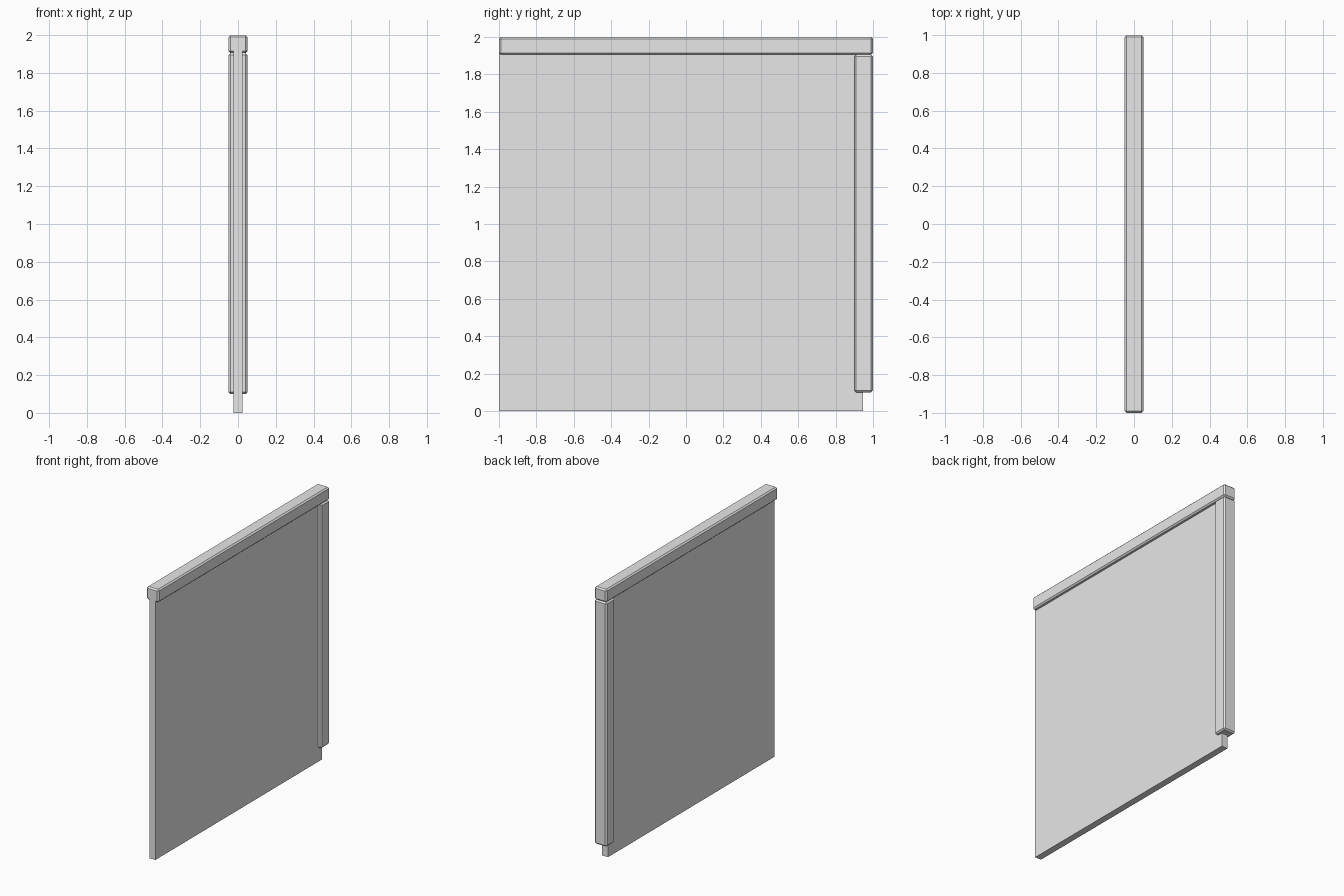
import bpy

cube = bpy.data.objects.get("Cube")
if cube:
    bpy.data.objects.remove(cube, do_unlink=True)

grey = bpy.data.materials.new("light_grey")
grey.use_nodes = True
colour = (0.8, 0.8, 0.8, 1)
grey.diffuse_color = colour
grey.node_tree.nodes["Principled BSDF"].inputs["Base Color"].default_value = colour


def box(name, low, high, bevel=0):
    """Box between two corners, with optional chamfered edges."""
    bpy.ops.mesh.primitive_cube_add(
        size=1, location=[(a + b) / 2 for a, b in zip(low, high)])
    obj = bpy.context.object
    obj.name = name
    obj.scale = [b - a for a, b in zip(low, high)]
    bpy.ops.object.transform_apply(location=False, rotation=False, scale=True)
    obj.data.materials.append(grey)
    if bevel:
        mod = obj.modifiers.new("Chamfer", 'BEVEL')
        mod.width = bevel
        mod.segments = 1
    return obj


# Thin wall panel
box("panel", (-0.025, -1, 0), (0.025, 0.945, 1.95))
# Chamfered rail capping the top edge
box("top_rail", (-0.05, -1, 1.905), (0.05, 1, 2), 0.01)
# Chamfered post wrapping the back edge, ending above the floor
box("back_post", (-0.05, 0.9, 0.1), (0.05, 1, 1.905), 0.01)
